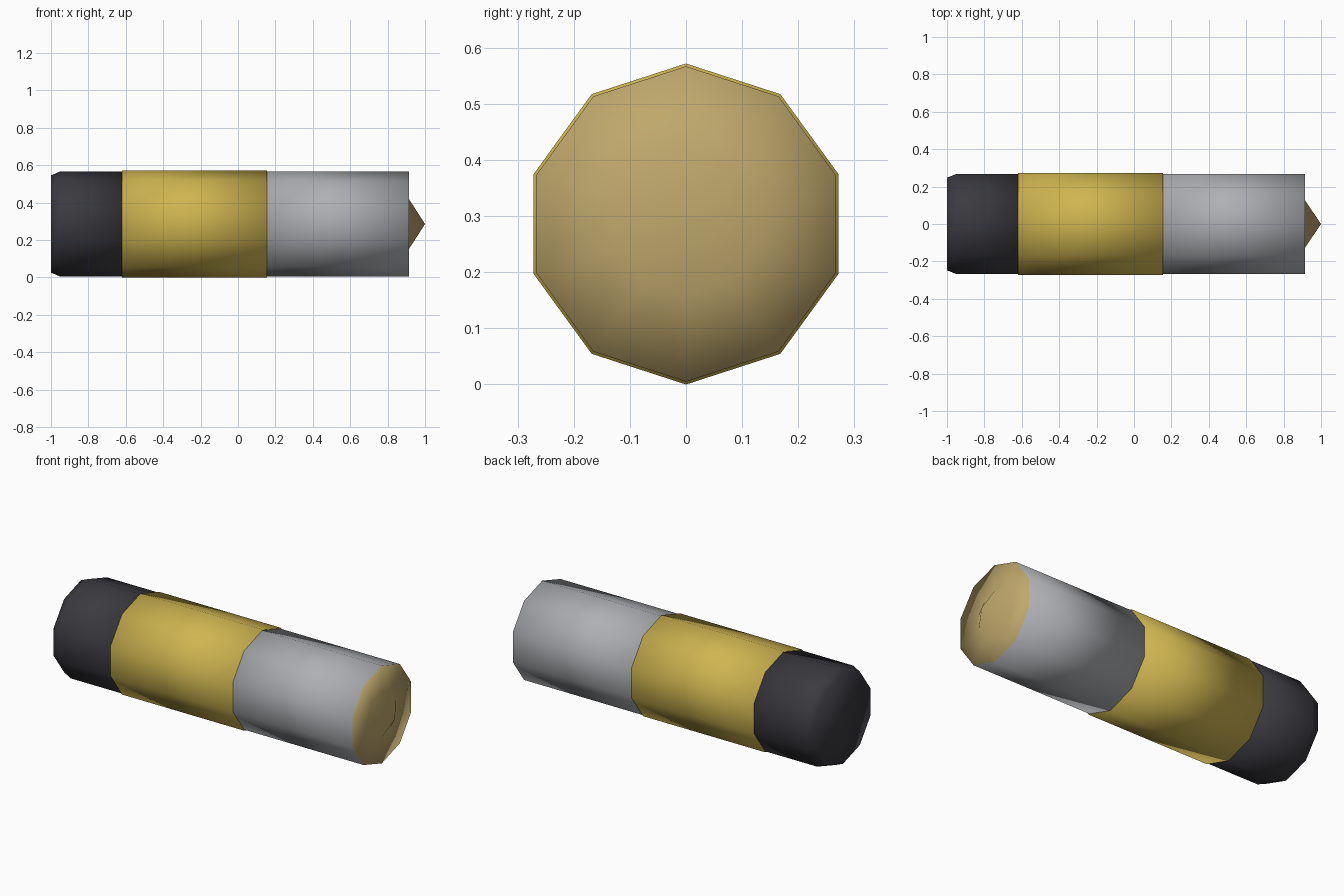
import bpy
import bmesh
import math

SIDES = 10
AXIS_Z = 0.286

cube = bpy.data.objects.get("Cube")
if cube:
    bpy.data.objects.remove(cube, do_unlink=True)


def material(name, rgb):
    mat = bpy.data.materials.new(name)
    mat.use_nodes = True
    color = (*rgb, 1.0)
    mat.diffuse_color = color
    mat.node_tree.nodes["Principled BSDF"].inputs["Base Color"].default_value = color
    return mat


def lathe(name, profile, mats, rule=None):
    """Spin (x, radius) points about the long axis; radius 0 closes to a point."""
    bm = bmesh.new()
    rings = []
    for x, r in profile:
        count = SIDES if r > 0 else 1
        rings.append([bm.verts.new((x, r * math.sin(math.tau * i / SIDES),
                                    AXIS_Z + r * math.cos(math.tau * i / SIDES)))
                      for i in range(count)])
    for a, b in zip(rings, rings[1:]):
        for i in range(SIDES):
            j = (i + 1) % SIDES
            corners = [a[i % len(a)], a[j % len(a)], b[j % len(b)], b[i % len(b)]]
            bm.faces.new(list(dict.fromkeys(corners)))
    # Close open ends with flat caps
    for ring in (rings[0], rings[-1]):
        if len(ring) > 1:
            bm.faces.new(ring)
    bmesh.ops.recalc_face_normals(bm, faces=bm.faces)
    for f in bm.faces:
        f.smooth = True
        f.material_index = rule(f) if rule else 0
    mesh = bpy.data.meshes.new(name)
    bm.to_mesh(mesh)
    bm.free()
    for m in mats:
        mesh.materials.append(m)
    obj = bpy.data.objects.new(name, mesh)
    bpy.context.collection.objects.link(obj)
    return obj


black = material("black", (0.042, 0.041, 0.050))
gold = material("gold", (0.62, 0.46, 0.08))
steel = material("grey", (0.42, 0.43, 0.45))
tan = material("tan", (0.52, 0.39, 0.15))

# Dark end with a bevelled rim
lathe("base_cap", [(-1.0, 0.26), (-0.95, 0.281), (-0.61, 0.281)], [black])

# Slightly wider middle sleeve
lathe("middle_sleeve", [(-0.62, 0.286), (0.155, 0.286)], [gold])

# Grey barrel whose end face and point are tan
END = 0.915
lathe("barrel_and_tip",
      [(0.15, 0.281), (END, 0.281), (END, 0.132), (1.0, 0.0)],
      [steel, tan],
      lambda f: 1 if f.calc_center_median().x > END - 0.01 else 0)
